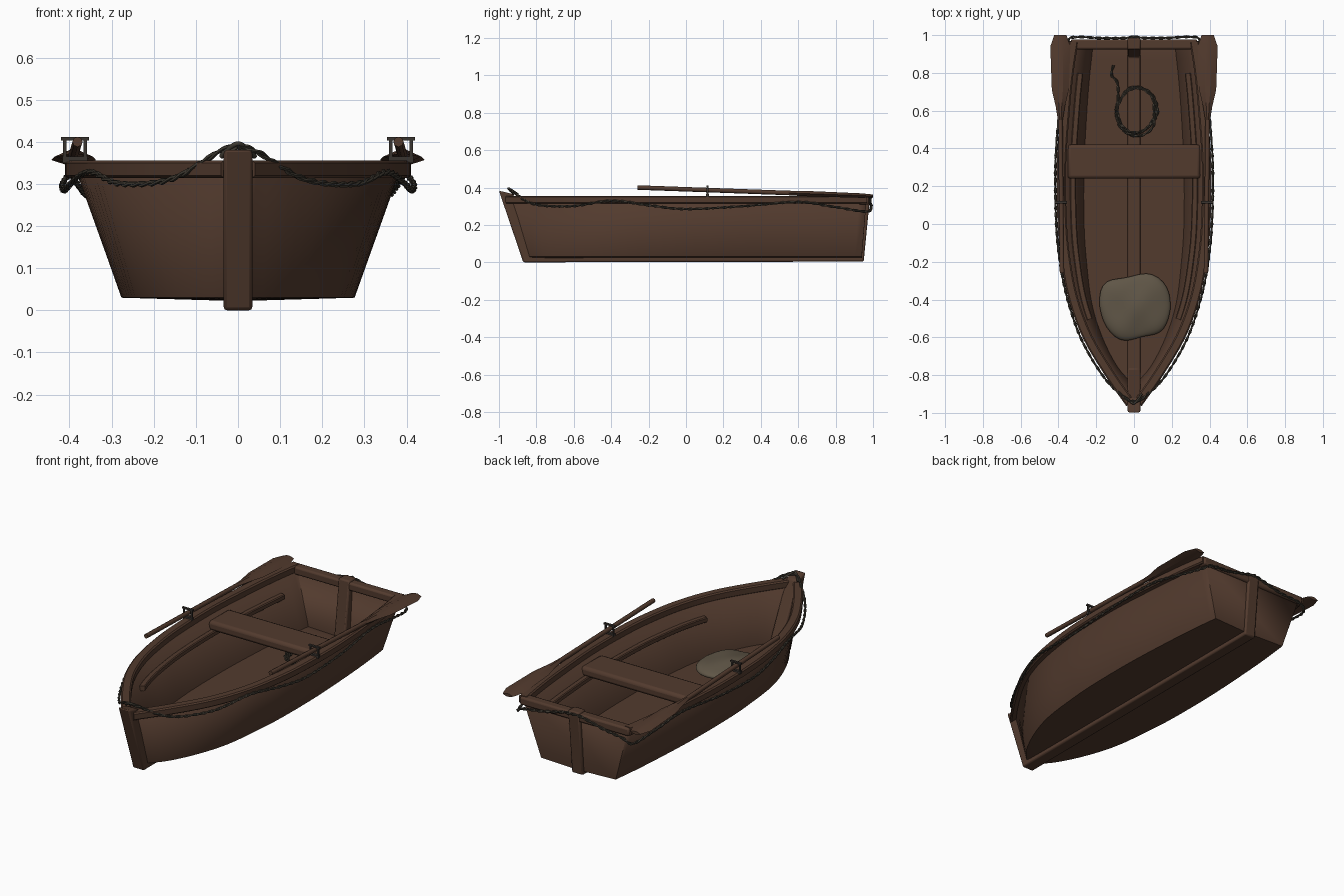
import bpy, bmesh, math, random
from mathutils import Vector

if "Cube" in bpy.data.objects:
    bpy.data.objects.remove(bpy.data.objects["Cube"])

random.seed(4)


def material(name, rgb):
    m = bpy.data.materials.new(name)
    m.diffuse_color = (*rgb, 1)
    m.use_nodes = True
    m.node_tree.nodes["Principled BSDF"].inputs["Base Color"].default_value = m.diffuse_color
    return m


WOOD = material("dark brown wood", (0.085, 0.043, 0.027))
ROPE = material("grey rope", (0.050, 0.043, 0.032))
SACK = material("olive canvas", (0.115, 0.092, 0.062))
METAL = material("dark iron", (0.040, 0.033, 0.028))


def finish(name, bm, mat, bevel=0, angle=35):
    bmesh.ops.recalc_face_normals(bm, faces=bm.faces)
    me = bpy.data.meshes.new(name)
    bm.to_mesh(me)
    bm.free()
    ob = bpy.data.objects.new(name, me)
    bpy.context.collection.objects.link(ob)
    me.materials.append(mat)
    if bevel:
        b = ob.modifiers.new("bevel", "BEVEL")
        b.width, b.segments = bevel, 2
    bpy.ops.object.select_all(action="DESELECT")
    ob.select_set(True)
    bpy.context.view_layer.objects.active = ob
    bpy.ops.object.shade_smooth_by_angle(angle=math.radians(angle))
    return ob


def loft(rings, closed=True):
    """Skin a list of equal-length point rings and cap both ends."""
    bm = bmesh.new()
    vs = [[bm.verts.new(p) for p in r] for r in rings]
    n = len(vs[0])
    for a, b in zip(vs, vs[1:]):
        for i in range(n if closed else n - 1):
            j = (i + 1) % n
            bm.faces.new((a[i], a[j], b[j], b[i]))
    bm.faces.new(vs[0])
    bm.faces.new(vs[-1])
    return bm


def spline(pts, n=4):
    """Catmull-Rom points through the given tuples."""
    P = [Vector(p) for p in pts]
    P = [2 * P[0] - P[1]] + P + [2 * P[-1] - P[-2]]
    out = []
    for a, b, c, d in zip(P, P[1:], P[2:], P[3:]):
        for k in range(n):
            t = k / n
            out.append(0.5 * (2 * b + (c - a) * t + (2 * a - 5 * b + 4 * c - d) * t * t
                              + (3 * b - a - 3 * c + d) * t ** 3))
    return out + [P[-2]]


def sweep(path, w, h):
    """Rail with a rounded rectangular section along a path."""
    k = 0.3
    sec = [(-w, -h * (1 - k)), (-w, h * (1 - k)), (-w * (1 - k), h), (w * (1 - k), h),
           (w, h * (1 - k)), (w, -h * (1 - k)), (w * (1 - k), -h), (-w * (1 - k), -h)]
    rings = []
    for i, p in enumerate(path):
        t = path[min(i + 1, len(path) - 1)] - path[max(i - 1, 0)]
        side = Vector((t.y, -t.x, 0)).normalized()
        rings.append([p + side * u + Vector((0, 0, v)) for u, v in sec])
    return loft(rings)


def box(name, lo, hi, mat, bevel=0):
    bm = loft([[(x, lo[1], lo[2]), (x, hi[1], lo[2]), (x, hi[1], hi[2]), (x, lo[1], hi[2])]
               for x in (lo[0], hi[0])])
    return finish(name, bm, mat, bevel)


def tube(name, pts, r, mat, sides=6):
    rings = []
    for i, p in enumerate(pts):
        t = (pts[min(i + 1, len(pts) - 1)] - pts[max(i - 1, 0)]).normalized()
        a = t.cross(Vector((0, 0, 1)) if abs(t.z) < 0.9 else Vector((1, 0, 0))).normalized()
        b = a.cross(t)
        rings.append([p + r * (a * math.cos(q) + b * math.sin(q))
                      for q in (2 * math.pi * s / sides for s in range(sides))])
    return finish(name, loft(rings), mat, angle=70)


def rope(name, pts, r):
    """Two strands twisted round each other."""
    for s in (0, 1):
        strand, run = [], 0
        for i, p in enumerate(pts):
            t = pts[min(i + 1, len(pts) - 1)] - pts[max(i - 1, 0)]
            a = Vector((t.y, -t.x, 0)).normalized()
            q = run * 70 + s * math.pi
            strand.append(p + r * 0.7 * (a * math.cos(q) + Vector((0, 0, math.sin(q)))))
            run += t.length / 2
        tube(f"{name}_strand_{s + 1}", strand, r * 0.75, ROPE, 5)


# Hull: stations of (top y, top half width, chine y, chine half width)
TOP, CHINE = 0.335, 0.03
stations = [(-0.95, 0.02), (-0.80, 0.125), (-0.60, 0.245), (-0.40, 0.32), (-0.2, 0.36),
            (0, 0.38), (0.3, 0.385), (0.6, 0.365), (0.8, 0.345), (0.965, 0.32)]
bottom = [(-0.86, 0.012), (-0.76, 0.10), (-0.60, 0.18), (-0.42, 0.235), (-0.2, 0.262),
          (0, 0.275), (0.3, 0.275), (0.6, 0.26), (0.79, 0.245), (0.94, 0.228)]
tops = spline([(x, y, TOP) for y, x in stations])
chines = spline([(x, y, CHINE) for y, x in bottom])
flip = lambda p, s: Vector((p.x * s, p.y, p.z))
bm = loft([[flip(t, -1), flip(c, -1), Vector((0, c.y, 0.022)), c, t]
           for t, c in zip(tops, chines)], closed=False)
hull = finish("hull", bm, WOOD)
low = min(hull.data.polygons, key=lambda f: f.center.z)
if low.normal.z > 0:
    hull.data.flip_normals()
sol = hull.modifiers.new("planking", "SOLIDIFY")
sol.thickness, sol.offset = 0.018, -1

# Stem, keel and stern post as one side profile
profile = [(-1, 0.383), (-0.87, 0), (0.95, 0.004), (0.985, 0.362),
           (0.925, 0.362), (0.885, 0.052), (-0.77, 0.052), (-0.925, 0.365)]
bm = bmesh.new()
sides = [[bm.verts.new((x, y, z)) for y, z in profile] for x in (-0.034, 0.034)]
for v in sides:
    bm.faces.new(v)
for i in range(8):
    j = (i + 1) % 8
    bm.faces.new((sides[0][i], sides[0][j], sides[1][j], sides[1][i]))
finish("stem_keel_and_stern_post", bm, WOOD, 0.008)

# Transom rail and seat
box("transom_rail", (-0.335, 0.925, 0.308), (0.335, 0.978, 0.353), WOOD, 0.01)
box("seat", (-0.352, 0.24, 0.25), (0.352, 0.42, 0.303), WOOD, 0.016)

for s, side in ((-1, "left"), (1, "right")):
    # Gunwale and inner stringer
    finish(f"{side}_gunwale", sweep([flip(p, s) for p in tops], 0.025, 0.021), WOOD)
    inner = []
    for t, c in zip(tops, chines):
        p = c.lerp(t, 0.7)
        if -0.52 < p.y < 0.8:
            inner.append(Vector((s * (p.x - 0.03), p.y, p.z)))
    finish(f"{side}_stringer", sweep(inner, 0.016, 0.014), WOOD)

    # Oar: round shaft and a ridged blade
    oz = lambda y: 0.40 - 0.036 * (y + 0.26)
    ox = lambda y: s * (0.381 + 0.009 * min(1, (y + 0.26) / 0.8))
    tube(f"{side}_oar_shaft", [Vector((ox(y), y, oz(y))) for y in (-0.26, 0.1, 0.6, 0.72)],
         0.012, WOOD, 8)
    rings = []
    for y, w, h in ((0.55, 0.013, 0.012), (0.62, 0.024, 0.014), (0.71, 0.045, 0.014),
                    (0.94, 0.053, 0.012), (1.0, 0.032, 0.008)):
        rings.append([(ox(y) + a * w, y, oz(y) + b * h)
                      for a, b in ((-1, 0), (-.3, 1), (.3, 1), (1, 0), (.3, -1), (-.3, -1))])
    finish(f"{side}_oar_blade", loft(rings), WOOD, angle=20)

    # Rowlock: base, two posts, top bar
    y = 0.115
    cx = s * 0.387
    box(f"{side}_rowlock_base", (cx - 0.03, y - 0.008, 0.35), (cx + 0.03, y + 0.008, 0.365), METAL)
    box(f"{side}_rowlock_bar", (cx - 0.033, y - 0.006, 0.403), (cx + 0.033, y + 0.006, 0.411), METAL)
    for d in (-0.024, 0.024):
        box(f"{side}_rowlock_post", (cx + d - 0.004, y - 0.005, 0.36),
            (cx + d + 0.004, y + 0.005, 0.405), METAL)

    # Rope slung along the outside, from the stem to the stern post
    heights = [0.365, 0.312, 0.30, 0.328, 0.305, 0.285, 0.30, 0.322, 0.295, 0.272]
    pts = [(0, -0.94, 0.386), (s * 0.042, -0.925, 0.378)]
    for (py, px), z in list(zip(stations, heights))[1:]:
        pts.append((s * (px + 0.032), py - (0.015 if py < -0.5 else 0), z))
    pts += [(s * 0.30, 0.99, 0.30), (s * 0.18, 0.985, 0.315), (s * 0.05, 0.985, 0.345),
            (0, 0.992, 0.35)]
    rope(f"{side}_side_rope", spline(pts, 10), 0.006)

# Knot over the stem head
tube("stem_knot", spline([(-0.04, -0.92, 0.365), (-0.02, -0.94, 0.385), (0, -0.95, 0.396),
                          (0.02, -0.93, 0.385), (0.04, -0.9, 0.365)], 4), 0.006, ROPE)

# Coiled rope on the floor with a loose tail
coil = []
for i in range(0, 31):
    a = math.pi + i / 10 * 2 * math.pi
    r = 0.105 + random.uniform(-0.012, 0.012)
    coil.append((0.01 + r * math.cos(a), 0.595 + 1.15 * r * math.sin(a), 0.06 + i * 0.0007))
coil += [(-0.085, 0.68, 0.065), (-0.09, 0.75, 0.055), (-0.12, 0.79, 0.055), (-0.11, 0.84, 0.055)]
rope("coiled_rope", spline(coil, 6), 0.006)

# Flattened canvas sack in the bow
bm = bmesh.new()
bmesh.ops.create_icosphere(bm, subdivisions=4, radius=1)
for v in bm.verts:
    x, y, z = v.co
    m = max((abs(x) ** 3 + abs(y) ** 3) ** (1 / 3), 1e-6)
    k = math.hypot(x, y) / m
    x, y = x * k, y * k
    taper = 1 - 0.16 * max(0, -y)
    lump = 1 + 0.12 * math.sin(5 * x + 1) * math.cos(4 * y)
    v.co = (0.005 + 0.188 * x * taper, -0.44 + 0.168 * y + 0.012 * math.sin(4 * x),
            0.065 + 0.04 * z * (lump if z > 0 else 0.8))
finish("canvas_sack", bm, SACK, angle=60)
